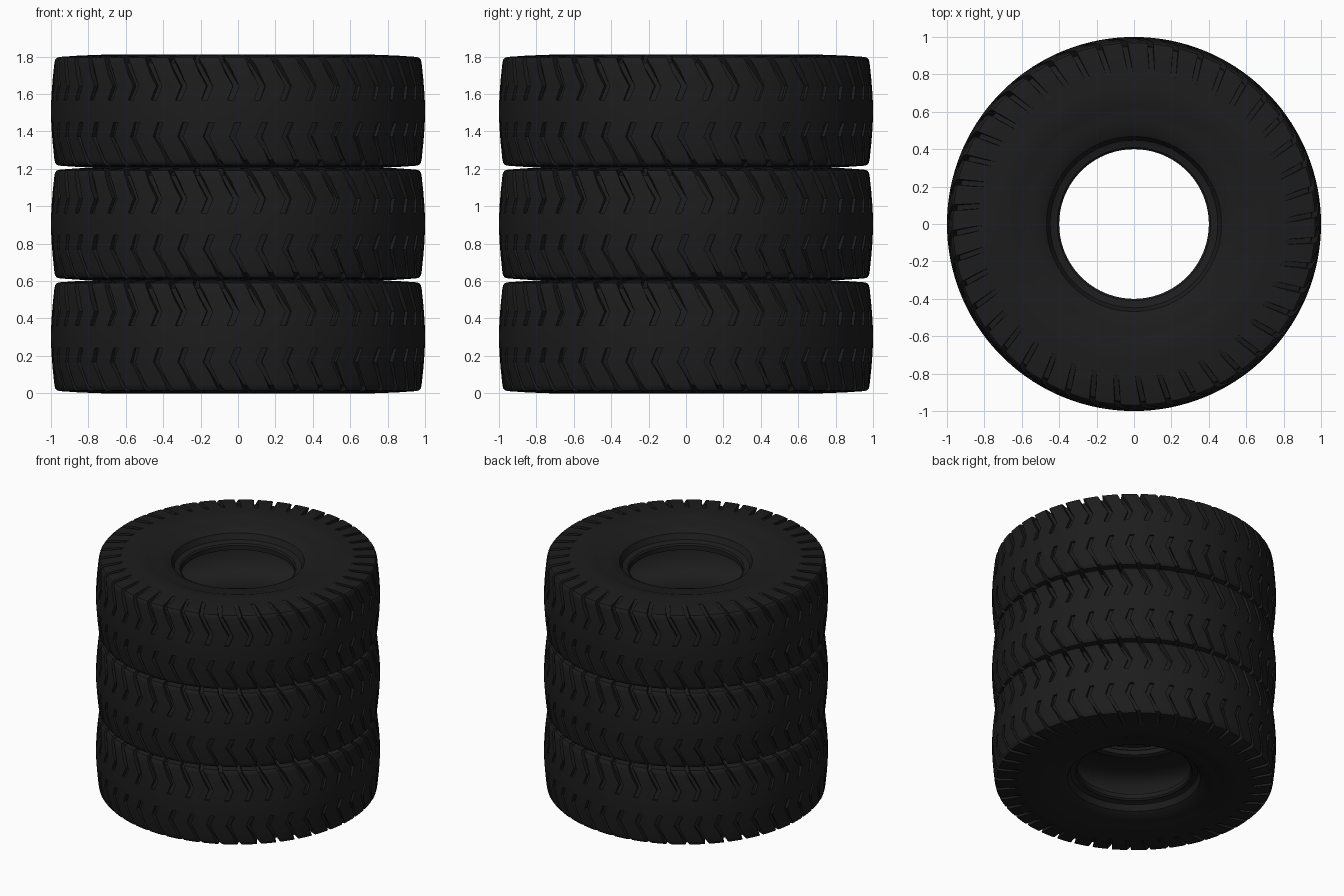
import bpy, bmesh, math

if "Cube" in bpy.data.objects:
    bpy.data.objects.remove(bpy.data.objects["Cube"])

HALF = 0.3025        # half the height of one tyre
PITCH = 0.6025       # stacking distance
SEGS = 132
GROOVES = 44

rubber = bpy.data.materials.new("black_rubber")
rubber.diffuse_color = (0.012, 0.012, 0.012, 1)
rubber.use_nodes = True
rubber.node_tree.nodes["Principled BSDF"].inputs["Base Color"].default_value = rubber.diffuse_color


def polar(r, a, z):
    return (r * math.cos(a), r * math.sin(a), z)


def make_object(name, bm):
    bmesh.ops.recalc_face_normals(bm, faces=bm.faces)
    mesh = bpy.data.meshes.new(name)
    bm.to_mesh(mesh)
    bm.free()
    obj = bpy.data.objects.new(name, mesh)
    bpy.context.collection.objects.link(obj)
    return obj


# Tyre carcass: hollow section, upper half mirrored and revolved
outer = [(1.0, 0), (0.998, 0.08), (0.991, 0.17), (0.982, 0.255), (0.978, 0.275),
         (0.968, 0.287), (0.95, 0.291), (0.85, 0.298), (0.73, HALF), (0.65, HALF),
         (0.635, 0.297), (0.56, 0.292), (0.50, 0.278), (0.468, 0.26), (0.457, 0.235),
         (0.448, 0.217), (0.43, 0.21), (0.41, 0.206), (0.40, 0.195), (0.40, 0.16)]
inner = [(0.43, 0.15), (0.50, 0.20), (0.60, 0.232), (0.72, 0.243), (0.82, 0.23),
         (0.88, 0.18), (0.905, 0.09), (0.91, 0)]
upper = outer + inner
section = upper + [(r, -z) for r, z in reversed(upper[1:-1])]

bm = bmesh.new()
rings = [[bm.verts.new(polar(r, 2 * math.pi * i / SEGS, z)) for r, z in section]
         for i in range(SEGS)]
n = len(section)
for i in range(SEGS):
    a, b = rings[i], rings[(i + 1) % SEGS]
    for j in range(n):
        k = (j + 1) % n
        bm.faces.new((a[j], b[j], b[k], a[k]))
tyre = make_object("tyre_bottom", bm)
tyre.data.materials.append(rubber)

# Tread grooves: bent bars over the shoulder (angle, r, z, normal r, normal z, depth)
path = [(-0.035, 0.998, 0.06, 1, 0, 0.016),
        (-0.005, 0.994, 0.135, 1, 0, 0.025),
        (-0.085, 0.973, 0.283, 0.7, 0.7, 0.034),
        (-0.115, 0.81, 0.301, 0, 1, 0.003)]
WIDTH, LIFT = 0.032, 0.04


def add_groove(bm, base, side):
    loops = []
    for a, r, z, nr, nz, d in path:
        corners = []
        for off, s in ((-d, -1), (-d, 1), (LIFT, 1), (LIFT, -1)):
            ang = base + side * a + s * WIDTH / 2
            corners.append(bm.verts.new(polar(r + nr * off, ang, side * (z + nz * off))))
        loops.append(corners)
    for p, q in zip(loops, loops[1:]):
        for j in range(4):
            k = (j + 1) % 4
            bm.faces.new((p[j], p[k], q[k], q[j]))
    bm.faces.new(loops[0])
    bm.faces.new(loops[-1][::-1])


bm = bmesh.new()
step = 2 * math.pi / GROOVES
for i in range(GROOVES):
    front = -math.pi / 2 + i * step
    add_groove(bm, front - 0.005, 1)
    add_groove(bm, front - 0.035, -1)
cutter = make_object("groove_cutter", bm)
cutter.hide_render = True

cut = tyre.modifiers.new("grooves", "BOOLEAN")
cut.operation = "DIFFERENCE"
cut.solver = "EXACT"
cut.object = cutter
bpy.context.view_layer.update()
graph = bpy.context.evaluated_depsgraph_get()
mesh = bpy.data.meshes.new_from_object(tyre.evaluated_get(graph))
tyre.modifiers.clear()
tyre.data = mesh
bpy.data.objects.remove(cutter)

# Smooth rubber with crisp groove edges
bpy.context.view_layer.objects.active = tyre
tyre.select_set(True)
bpy.ops.object.shade_smooth_by_angle(angle=math.radians(35))

# Stack of three
tyre.location.z = HALF
for level, name in enumerate(("tyre_middle", "tyre_top"), 1):
    copy = tyre.copy()
    copy.data = tyre.data.copy()
    copy.name = name
    copy.location.z = HALF + level * PITCH
    bpy.context.collection.objects.link(copy)
